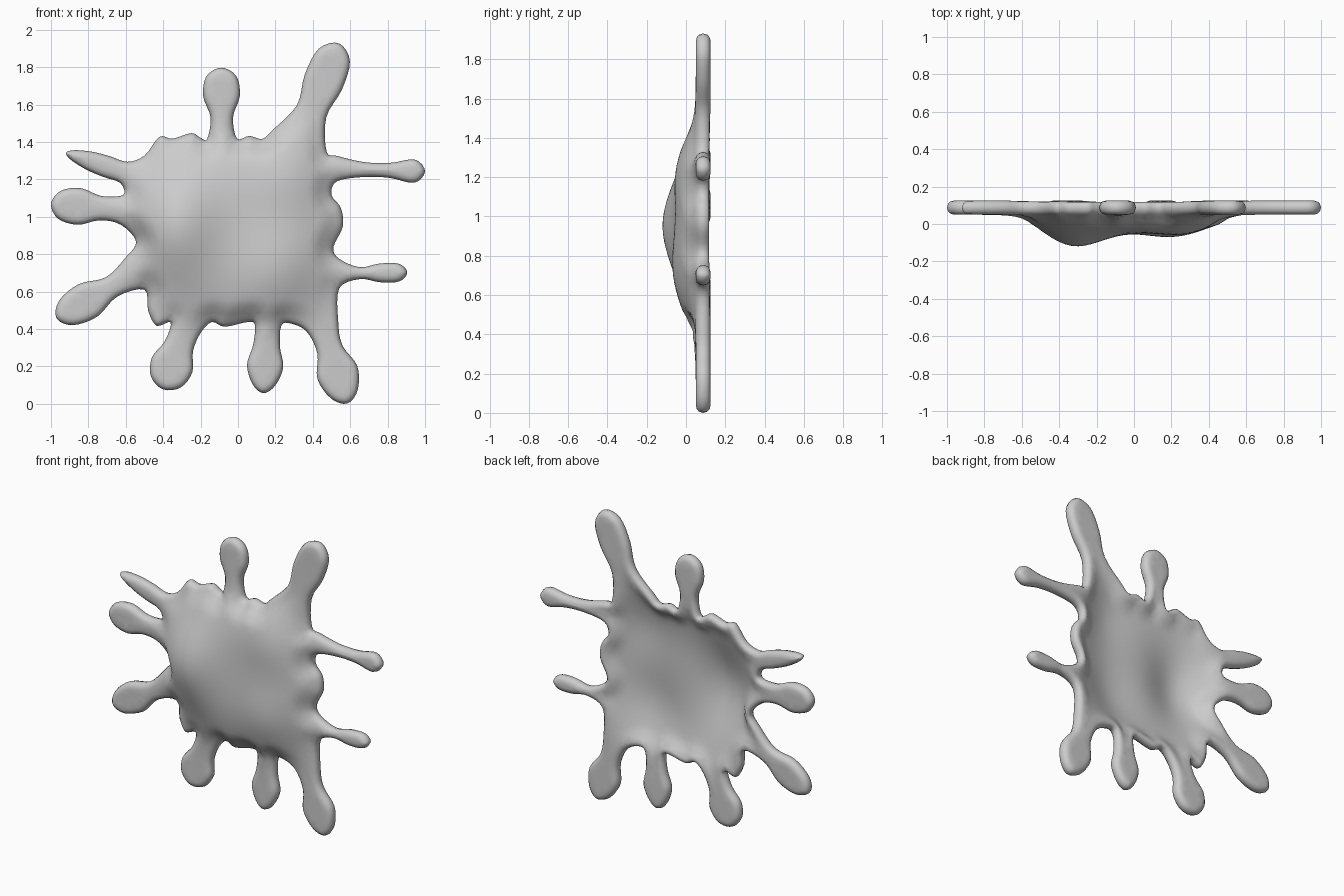
import bpy, bmesh, math
from mathutils import Vector, kdtree, geometry

if "Cube" in bpy.data.objects:
    bpy.data.objects.remove(bpy.data.objects["Cube"])

STATIONS = (0, 0.3, 0.6, 0.88)


def drip(rx, rz, tx, tz, *widths):
    """Outline of one drip: up its left side, round the tip, down its right side."""
    root, tip = Vector((rx, rz)), Vector((tx, tz))
    d = (tip - root).normalized()
    side = Vector((-d.y, d.x))
    left = [root.lerp(tip, t) + side * w for t, w in zip(STATIONS, widths)]
    right = [root.lerp(tip, t) - side * w for t, w in zip(STATIONS, widths)]
    return left + [tip] + right[::-1]


def rim(*pts):
    return [Vector(p) for p in pts]


# outline of the splat in the xz plane, clockwise from the top drip
outline = (
    drip(-.085, 1.42, -.09, 1.80, .08, .06, .098, .08)
    + rim((.06, 1.435), (.13, 1.42))
    + drip(.33, 1.41, .54, 1.93, .155, .085, .107, .09)
    + drip(.53, 1.26, 1.0, 1.245, .068, .04, .04, .062)
    + rim((.50, 1.12), (.55, 1.05), (.56, .95), (.51, .84))
    + drip(.54, .70, .905, .705, .08, .032, .05, .047)
    + drip(.45, .42, .585, .005, .09, .07, .112, .075)
    + rim((.27, .435))
    + drip(.16, .42, .135, .06, .07, .072, .097, .06)
    + rim((.05, .44), (-.07, .415), (-.14, .44))
    + drip(-.28, .41, -.40, .08, .085, .08, .115, .085)
    + rim((-.435, .42), (-.48, .50))
    + drip(-.55, .70, -.97, .46, .10, .06, .10, .075)
    + rim((-.545, .87))
    + drip(-.62, 1.04, -1.0, 1.07, .08, .065, .098, .075)
    + drip(-.61, 1.24, -.92, 1.345, .06, .058, .05, .028)
    + rim((-.50, 1.33), (-.42, 1.43), (-.35, 1.42), (-.25, 1.45), (-.20, 1.425))
)


def smooth_loop(p, steps=4):
    """Closed Catmull-Rom curve through the points."""
    out, n = [], len(p)
    for i in range(n):
        a, b, c, d = p[i - 1], p[i], p[(i + 1) % n], p[(i + 2) % n]
        for k in range(steps):
            t = k / steps
            out.append(.5 * (2 * b + (c - a) * t + (2 * a - 5 * b + 4 * c - d) * t * t
                             + (3 * b - a - 3 * c + d) * t ** 3))
    return out


loop = smooth_loop(outline)
n = len(loop)
kd = kdtree.KDTree(n)
for i, p in enumerate(loop):
    kd.insert((p.x, p.y, 0), i)
kd.balance()


def edge_distance(p):
    i = kd.find((p.x, p.y, 0))[1]
    best = 9
    for a, b in ((loop[i - 1], loop[i]), (loop[i], loop[(i + 1) % n])):
        ab = b - a
        t = max(0, min(1, (p - a).dot(ab) / max(ab.length_squared, 1e-12)))
        best = min(best, (p - a - ab * t).length)
    return best


# sample points: inset rings for the rounded rim, then a grid for the body
points = list(loop)
R, HALF, MID = .037, .0375, .0875
for inset in (.006, .018, R):
    for i in range(n):
        t = (loop[(i + 1) % n] - loop[i - 1]).normalized()
        p = loop[i] + Vector((t.y, -t.x)) * inset
        if edge_distance(p) > inset * .9:
            points.append(p)
STEP = .035
for i in range(-29, 30):
    for j in range(0, 56):
        p = Vector(((i + .5 * (j % 2)) * STEP, j * STEP))
        if edge_distance(p) > .05:
            points.append(p)

verts, _, faces, *_ = geometry.delaunay_2d_cdt(
    points, [], [list(range(n))[::-1]], 1, 1e-5)


def bump(p, x, z, amp, sx, sz):
    return amp * math.exp(-.5 * (((p.x - x) / sx) ** 2 + ((p.y - z) / sz) ** 2))


def bulge(p, d):
    """Soft lobes pushing the sheet forward, fading out at the rim."""
    r = math.hypot(p.x, p.y - .93) / .5
    h = .092 * math.exp(-r ** 4)
    h += bump(p, -.34, .96, .092, .15, .2)
    h += bump(p, .22, .72, .035, .14, .17)
    h += bump(p, .28, 1.27, .04, .13, .16)
    f = min(1, d / .11)
    return h * f * f * (3 - 2 * f)


# splat: front and back skins share the rim vertices
bm = bmesh.new()
front, back = [], []
for p in verts:
    d = edge_distance(p)
    if d < 1e-4:
        v = bm.verts.new((p.x, MID, p.y))
        front.append(v)
        back.append(v)
        continue
    k = max(0, 1 - d / R)
    h = HALF * math.sqrt(1 - k * k)
    b = bulge(p, d)
    front.append(bm.verts.new((p.x, MID - h - b, p.y)))
    back.append(bm.verts.new((p.x, MID + h - .88 * b, p.y)))
for f in faces:
    for skin, idx in ((front, f), (back, f[::-1])):
        vs = [skin[i] for i in idx]
        if bm.faces.get(vs) is None:
            bm.faces.new(vs)
bmesh.ops.delete(bm, geom=[v for v in bm.verts if not v.link_faces], context='VERTS')
bmesh.ops.recalc_face_normals(bm, faces=bm.faces)
low = min(v.co.z for v in bm.verts)
for v in bm.verts:
    v.co.z -= low
for f in bm.faces:
    f.smooth = True
mesh = bpy.data.meshes.new("splat")
bm.to_mesh(mesh)
bm.free()
bpy.context.collection.objects.link(bpy.data.objects.new("splat", mesh))
